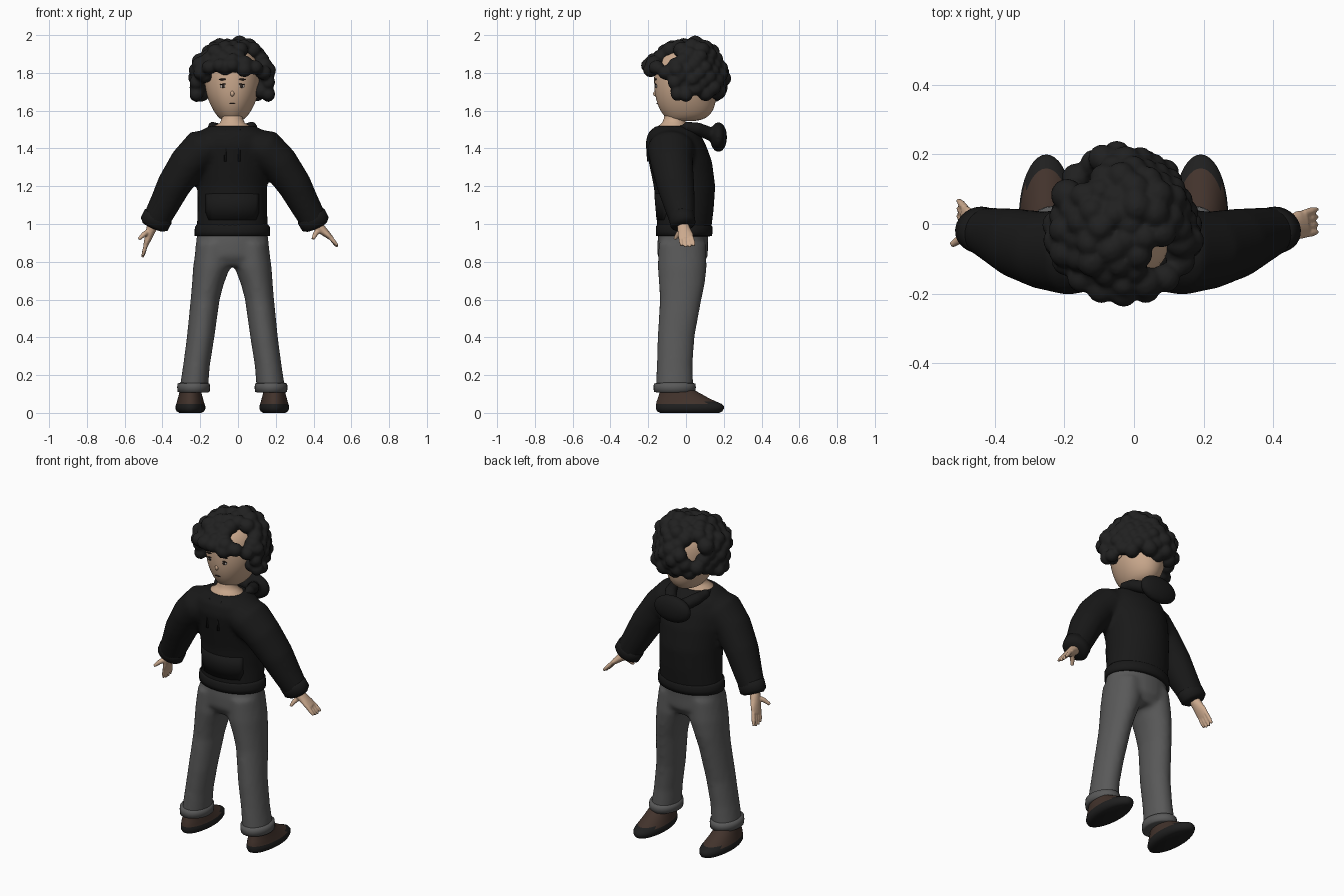
import bpy, bmesh, math, random
from mathutils import Vector, Matrix

random.seed(4)
if "Cube" in bpy.data.objects:
    bpy.data.objects.remove(bpy.data.objects["Cube"])

CX = -0.03  # body centre line


def material(name, *rgb):
    m = bpy.data.materials.new(name)
    m.use_nodes = True
    m.diffuse_color = (*rgb, 1)
    m.node_tree.nodes["Principled BSDF"].inputs["Base Color"].default_value = (*rgb, 1)
    return m


skin = material("skin", 0.6, 0.4, 0.27)
knit = material("black knit", 0.0095, 0.0095, 0.0095)
curl = material("dark hair", 0.0145, 0.0145, 0.0145)
denim = material("grey denim", 0.1, 0.1, 0.1)
leather = material("brown leather", 0.055, 0.033, 0.025)
rubber = material("dark rubber", 0.014, 0.014, 0.014)
white = material("eye white", 0.5, 0.47, 0.44)
dark = material("eye dark", 0.03, 0.02, 0.016)


def finish(name, bm, mat, fuse=0, relax=0):
    """Turn a bmesh into a smooth object, optionally fusing its volumes."""
    bmesh.ops.recalc_face_normals(bm, faces=bm.faces)
    me = bpy.data.meshes.new(name)
    bm.to_mesh(me)
    bm.free()
    me.materials.append(mat)
    me.shade_smooth()
    ob = bpy.data.objects.new(name, me)
    bpy.context.collection.objects.link(ob)
    if fuse:
        r = ob.modifiers.new("fuse", 'REMESH')
        r.mode, r.voxel_size, r.use_smooth_shade = 'VOXEL', fuse, True
    if relax:
        s = ob.modifiers.new("relax", 'SMOOTH')
        s.factor, s.iterations = 0.5, relax
    return ob


def loft(bm, rings, n=28, flat=False):
    """Elliptical rings (x, y, z, radius across, radius deep) along a path."""
    pts = [Vector(r[:3]) for r in rings]
    loops = []
    for i, r in enumerate(rings):
        t = (pts[min(i + 1, len(pts) - 1)] - pts[max(i - 1, 0)]).normalized()
        if flat:
            t = Vector((0, 0, 1))
        v = (Vector((0, 1, 0)) - t * t.y).normalized()
        u = v.cross(t)
        loops.append([bm.verts.new(pts[i] + u * r[3] * math.cos(a) + v * r[4] * math.sin(a))
                      for a in (2 * math.pi * k / n for k in range(n))])
    for a, b in zip(loops, loops[1:]):
        for k in range(n):
            bm.faces.new((a[k], a[(k + 1) % n], b[(k + 1) % n], b[k]))
    bm.faces.new(loops[0][::-1])
    bm.faces.new(loops[-1])


def level(rows, x=CX):
    """Upright rings from (z, y, radius across, radius deep)."""
    return [(x, y, z, rx, ry) for z, y, rx, ry in rows]


def blob(bm, loc, size, detail=2, turn=0):
    m = Matrix.Translation(loc) @ Matrix.Rotation(turn, 4, 'Y') @ Matrix.Diagonal((*size, 1))
    bmesh.ops.create_icosphere(bm, subdivisions=detail, radius=1, matrix=m)


def ellipsoid(name, loc, size, mat, turn=0):
    bm = bmesh.new()
    blob(bm, loc, size, 3, turn)
    return finish(name, bm, mat)


def lofted(name, rings, mat, n=28, flat=False):
    bm = bmesh.new()
    loft(bm, rings, n, flat)
    return finish(name, bm, mat)


SIDES = (("left", 1), ("right", -1))


def sleeve(s, rows):
    """Arm rings; the right arm hangs a little closer to the body."""
    w = 1 if s > 0 else 0.94
    return [(CX + s * w * x, y, z, a, b) for x, y, z, a, b in rows]


# Hoodie: torso and sleeves fused together
bm = bmesh.new()
loft(bm, level([(0.95, -0.01, .19, .141), (1.08, -0.005, .184, .152), (1.2, -0.008, .185, .163),
                (1.33, -0.03, .195, .168), (1.42, -0.055, .205, .16), (1.48, -0.065, .19, .138),
                (1.52, -0.065, .12, .095)]), 40, True)
for _, s in SIDES:
    loft(bm, sleeve(s, [(.09, -.075, 1.425, .085, .115), (.17, -.08, 1.395, .11, .125),
                        (.25, -.075, 1.32, .1, .112), (.33, -.055, 1.205, .09, .1),
                        (.385, -.035, 1.1, .08, .083), (.435, -.018, 1.01, .073, .066)]))
finish("hoodie", bm, knit, 0.014, 5)

# Hem band
lofted("hoodie_hem", level([(0.935, -.01, .185, .135), (0.937, -.01, .2, .148), (0.96, -.01, .2, .15),
                            (0.985, -.01, .198, .15), (1.0, -.01, .186, .14)]), knit, 40)

# Front pocket: a curved panel following the belly
bm = bmesh.new()
columns = []
for k in range(15):
    a = math.radians(-90 - 49 + 7 * k)
    low = 1.02 + 0.04 * (k in (0, 14))
    columns.append([bm.verts.new((CX + .187 * math.cos(a), -.008 + d * math.sin(a), z))
                    for z, d in ((low, .148), (1.09, .154), (1.16, .16))])
for a, b in zip(columns, columns[1:]):
    for j in range(2):
        bm.faces.new((a[j], b[j], b[j + 1], a[j + 1]))
pocket = finish("front_pocket", bm, knit)
pocket.modifiers.new("cloth", 'SOLIDIFY').thickness = 0.008

# Drawstrings
for side, s in SIDES:
    x = CX + s * 0.037
    lofted(side + "_drawstring", [(x, -.178, 1.5, .005, .005), (x, -.2, 1.45, .005, .005),
                                  (x, -.205, 1.39, .005, .005), (x, -.199, 1.33, .007, .007)], knit, 8, True)

# Hood: two rolled sides meeting in a rounded bundle behind the neck
bm = bmesh.new()
for _, s in SIDES:
    loft(bm, [(CX + s * x, y, z, r, r) for x, y, z, r in
              ((.1, -.05, 1.505, .02), (.105, .0, 1.515, .028), (.09, .06, 1.505, .034),
               (.05, .12, 1.48, .036), (.0, .16, 1.465, .036))], 16)
blob(bm, (CX, .172, 1.46), (.122, .045, .08), 3)
finish("hood", bm, knit, 0.01, 3)

# Sleeve cuffs and hands
for side, s in SIDES:
    lofted(side + "_cuff", sleeve(s, [(.413, -.025, 1.05, .07, .06), (.417, -.024, 1.042, .08, .069),
                                      (.44, -.016, 1.0, .079, .067), (.447, -.013, .985, .06, .05)]), knit)
    bm = bmesh.new()
    reach = 0.1 if s > 0 else 0.05
    drop = 0.09 if s > 0 else 0.145
    base = Vector((CX + (.457 if s > 0 else -.425), -.015, .985))
    tip = base + Vector((s * reach, .025 if s > 0 else .05, -drop))
    mid = base.lerp(tip, 0.5)
    loft(bm, [(*base.lerp(tip, -.25), .03, .03), (*base, .029, .032), (*base.lerp(tip, .25), .023, .036),
              (*mid, .017, .042), (*base.lerp(tip, .7), .012, .038)], 16)
    for k in range(4):
        spread = Vector((0, (k - 1.5) * .02, 0))
        root = base.lerp(tip, .6) + spread
        end = tip + spread * 1.1 + Vector((0, 0, -.02 + .007 * abs(k - 1.5)))
        loft(bm, [(*root, .011, .011), (*root.lerp(end, .6), .011, .011), (*end, .007, .007)], 10)
    out = -.03 if s > 0 else .07
    thumb = base + Vector((s * out, -.045, -.065))
    loft(bm, [(*base.lerp(mid, .2), .014, .014), (*base.lerp(thumb, .6), .014, .014),
              (*thumb, .009, .009)], 10)
    finish(side + "_hand", bm, skin, 0.005, 2)

# Trousers: hips and legs fused together
bm = bmesh.new()
loft(bm, level([(0.97, -.012, .185, .132), (0.9, -.018, .193, .134), (0.83, -.018, .2, .134),
                (0.775, -.018, .17, .1)]), 32, True)
for _, s in SIDES:
    loft(bm, [(CX + s * x, y, z, a, b) for x, y, z, a, b in
              ((.1, -.02, .9, .09, .125), (.11, -.02, .77, .098, .13), (.13, -.022, .68, .084, .121),
               (.144, -.028, .6, .077, .11), (.168, -.053, .4, .073, .098),
               (.19, -.06, .25, .071, .095), (.205, -.06, .12, .076, .1))], 28, True)
finish("trousers", bm, denim, 0.014, 5)

# Turn-ups and shoes
for side, s in SIDES:
    lofted(side + "_turn_up", level([(.108, -.06, .075, .095), (.112, -.06, .085, .11), (.135, -.06, .087, .112),
                                     (.155, -.06, .085, .11), (.16, -.06, .07, .09)], CX + s * .205), denim, 28, True)
    bm = bmesh.new()
    loft(bm, level([(0, .02, .058, .155), (.008, .02, .072, .172), (.022, .02, .079, .18), (.036, .02, .079, .18),
                    (.047, .016, .075, .174), (.06, .002, .071, .158), (.075, -.012, .067, .138),
                    (.1, -.03, .06, .112), (.125, -.05, .056, .085), (.17, -.06, .05, .07)],
                   CX + s * .222), 40, True)
    shoe = finish(side + "_shoe", bm, leather)
    shoe.data.materials.append(rubber)
    for p in shoe.data.polygons:
        p.material_index = int(p.center.z < 0.045 + 0.3 * max(0, p.center.y - 0.07))

# Neck and head
lofted("neck", level([(1.47, -.065, .115, .09), (1.515, -.066, .105, .085), (1.535, -.065, .066, .062),
                      (1.56, -.06, .055, .056), (1.62, -.05, .06, .06)]), skin, 28, True)
head = lofted("head", level([(1.543, -.02, .04, .07), (1.557, .003, .07, .105), (1.6, .004, .102, .144),
                             (1.66, 0, .13, .16), (1.71, 0, .143, .168), (1.76, 0, .149, .17), (1.83, 0, .146, .168),
                             (1.88, 0, .125, .147), (1.92, 0, .085, .1), (1.94, 0, .035, .04)]), skin, 36, True)
sub = head.modifiers.new("round", 'SUBSURF')
sub.levels = sub.render_levels = 1

# Face
ellipsoid("nose", (CX, -.16, 1.69), (.011, .014, .015), skin)
ellipsoid("mouth", (CX, -.153, 1.637), (.018, .004, .003), dark)
for side, s in SIDES:
    x = CX + s * .048
    ellipsoid(side + "_eye", (x, -.158, 1.73), (.017, .005, .009), white, s * .1)
    ellipsoid(side + "_iris", (x, -.162, 1.73), (.008, .003, .009), dark)
    ellipsoid(side + "_eyelid", (x, -.16, 1.74), (.019, .005, .003), dark, s * .1)
    ellipsoid(side + "_brow", (x, -.16, 1.766), (.024, .005, .005), dark, s * .08)
    ellipsoid(side + "_ear", (CX + s * .147, .01, 1.71), (.014, .025, .035), skin)

# Curly hair: balls spread over the scalp, leaving the face and two bare patches
centre = Vector((CX, 0, 1.782))
bare = [(Vector((.62, -.56, .52)).normalized(), .43), (Vector((-.55, .8, .25)).normalized(), .31)]
bm = bmesh.new()
COUNT = 140
for i in range(COUNT):
    h = 1 - 2 * (i + .5) / COUNT
    a = i * math.pi * (3 - math.sqrt(5))
    w = math.sqrt(1 - h * h)
    d = Vector((w * math.cos(a), w * math.sin(a), h))
    floor = .27 if d.y < -.6 else (0 if d.y < -.3 else -.56)
    if d.z < floor or any(d.angle(b) < reach for b, reach in bare):
        continue
    p = centre + Vector((d.x * .187, d.y * .187, d.z * .17)) * random.uniform(.92, 1.07)
    r = random.uniform(.037, .049)
    blob(bm, p, (r, r, r))
for k in range(9):  # overhanging fringe, curving round to the temples
    a = math.radians(-90 + 19 * (k - 4))
    blob(bm, (CX + .196 * math.cos(a), .197 * math.sin(a), 1.835 - .008 * abs(k - 4) + random.uniform(-.012, .012)),
         (.043, .043, .04))
for _, s in SIDES:  # side locks framing the face
    for y, z in ((-.06, 1.75), (-.045, 1.69), (.0, 1.685)):
        blob(bm, (CX + s * .19, y, z), (.038, .038, .04))
finish("curly_hair", bm, curl, 0.009, 1)
